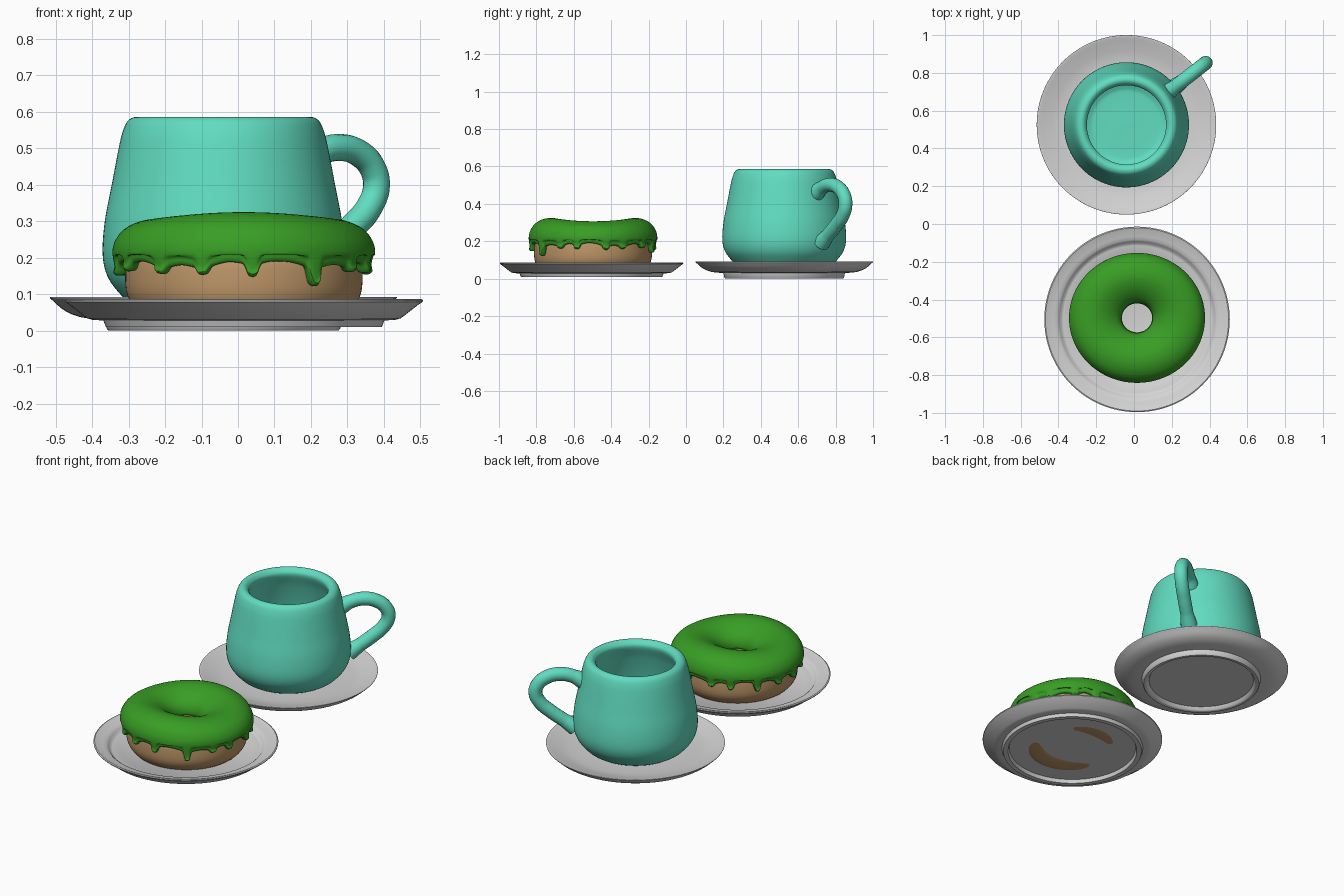
import bpy, bmesh, math
from mathutils import Vector

cube = bpy.data.objects.get("Cube")
if cube:
    bpy.data.objects.remove(cube, do_unlink=True)


def material(name, rgb):
    mat = bpy.data.materials.new(name)
    mat.use_nodes = True
    mat.diffuse_color = (*rgb, 1)
    mat.node_tree.nodes["Principled BSDF"].inputs["Base Color"].default_value = (*rgb, 1)
    return mat


GREY = material("pale grey ceramic", (0.66, 0.66, 0.66))
TEAL = material("teal glaze", (0.12, 0.72, 0.53))
GREEN = material("green icing", (0.04, 0.34, 0.018))
BROWN = material("golden dough", (0.52, 0.31, 0.14))


def smooth_path(points, closed=False, steps=4):
    """Catmull-Rom refinement of a 2D profile."""
    pts = [Vector(p) for p in points]
    n = len(pts)
    get = (lambda i: pts[i % n]) if closed else (lambda i: pts[max(0, min(n - 1, i))])
    out = []
    for i in range(n if closed else n - 1):
        a, b, c, d = (get(i + k) for k in (-1, 0, 1, 2))
        for s in range(steps):
            t = s / steps
            out.append(0.5 * (2 * b + (c - a) * t + (2 * a - 5 * b + 4 * c - d) * t ** 2
                              + (3 * b - a - 3 * c + d) * t ** 3))
    return out if closed else out + [pts[-1]]


def revolve(name, profile, centre, mat, segments=96, closed=False, squash=1):
    """Sweep profile(angle) -> [(r, z)] round z; angle 0 faces the front."""
    bm = bmesh.new()
    rings = []
    for i in range(segments):
        a = math.tau * i / segments
        rings.append([bm.verts.new((r * math.sin(a), -r * math.cos(a) * squash, z))
                      for r, z in profile(a)])
    m = len(rings[0])
    for i in range(segments):
        p, q = rings[i], rings[(i + 1) % segments]
        for j in range(m if closed else m - 1):
            k = (j + 1) % m
            bm.faces.new((p[j], q[j], q[k], p[k]))
    bmesh.ops.remove_doubles(bm, verts=bm.verts, dist=1e-5)
    bmesh.ops.recalc_face_normals(bm, faces=bm.faces)
    mesh = bpy.data.meshes.new(name)
    bm.to_mesh(mesh)
    bm.free()
    obj = bpy.data.objects.new(name, mesh)
    obj.location = (*centre, 0)
    bpy.context.collection.objects.link(obj)
    mesh.materials.append(mat)
    bpy.ops.object.select_all(action='DESELECT')
    obj.select_set(True)
    bpy.context.view_layer.objects.active = obj
    bpy.ops.object.shade_smooth_by_angle(angle=math.radians(40))
    return obj


CUP = (-0.04, 0.525)
DONUT = (0.016, -0.497)

# Saucer: shallow dish on a round foot
underside = [(0, .02), (.285, .02), (.295, .003), (.3, 0), (.315, 0), (.32, .006), (.325, .03)]
dish = smooth_path([(.325, .03), (.39, .037), (.435, .055), (.467, .082), (.475, .09),
                    (.468, .092), (.42, .078), (.36, .064), (.28, .058), (.15, .056), (0, .056)])
saucer = underside + dish[1:]
revolve("cup_saucer", lambda a: saucer, CUP, GREY)

# Plate: raised rim, stepped well and foot ring
plate = [(0, .03), (.345, .03), (.352, .01), (.378, .01), (.385, .028), (.415, .03), (.43, .034),
         (.478, .071), (.49, .079), (.491, .084), (.485, .087), (.472, .082), (.44, .074),
         (.422, .07), (.412, .062), (.402, .048), (.39, .044), (.362, .044), (.357, .041), (0, .041)]
revolve("donut_plate", lambda a: plate, (0.016, -0.505), GREY)

# Cup body: outside, rounded lip and hollow inside
cup = smooth_path([(0, .06), (.2, .06), (.25, .072), (.287, .105), (.318, .15), (.331, .21),
                   (.325, .3), (.306, .4), (.287, .5), (.276, .545), (.262, .575), (.24, .586),
                   (.22, .577), (.21, .55), (.235, .48), (.262, .38), (.28, .28), (.28, .2),
                   (.25, .14), (.2, .108), (.155, .1), (0, .1)], steps=5)
revolve("cup_body", lambda a: cup, CUP, TEAL)

# Cup handle: tapered tube loop
path = [(.272, .455), (.33, .487), (.40, .502), (.47, .487), (.519, .445), (.532, .395),
        (.508, .34), (.45, .285), (.38, .232), (.322, .19)]
curve = bpy.data.curves.new("cup_handle", 'CURVE')
curve.dimensions = '3D'
curve.bevel_depth = 0.037
curve.bevel_resolution = 6
curve.use_fill_caps = True
spline = curve.splines.new('BEZIER')
spline.bezier_points.add(len(path) - 1)
for i, (bp, (r, z)) in enumerate(zip(spline.bezier_points, path)):
    bp.co = (r, 0, z)
    bp.handle_left_type = bp.handle_right_type = 'AUTO'
    bp.radius = 1.25 if i in (0, len(path) - 1) else 1
handle = bpy.data.objects.new("cup_handle", curve)
handle.location = (*CUP, 0)
handle.rotation_euler.z = math.radians(38)
curve.materials.append(TEAL)
bpy.context.collection.objects.link(handle)


# Donut dough: slightly uneven ring
def dough(a):
    dip = -0.003 * math.cos(2 * a) - 0.002 * math.cos(a)
    base = [(.325, .16), (.318, .09), (.275, .04), (.21, .029), (.14, .04), (.1, .09),
            (.092, .16), (.11, .225), (.2, .27), (.275, .25), (.315, .21)]
    return smooth_path([(r, z + dip) for r, z in base], closed=True)


revolve("donut_dough", dough, DONUT, BROWN, closed=True, squash=.97)

# Icing: cap over the dough, its lower edge running into drips (angle, length)
DRIPS = [(-85, .035), (-66, .03), (-41, .028), (-19, .03), (4, .045), (34, .06), (58, .025),
         (75, .035), (102, .03), (119, .022), (143, .028), (163, .05), (190, .028),
         (208, .04), (232, .055), (254, .03)]


def icing(a):
    deg = math.degrees(a)
    drip = tip = 0
    for angle, length in DRIPS:
        d = (deg - angle + 180) % 360 - 180
        shape = math.exp(-(d / 3.1) ** 4)
        skirt = math.exp(-(d / 7) ** 2)
        drip = max(drip, length * shape + .012 * skirt * (1 - shape))
        tip = max(tip, shape)
    low = .187 + .006 * math.sin(5 * a + 1) - drip
    out = .01 * tip
    base = [(.1, .2), (.084, .2), (.087, .23), (.105, .26), (.145, .29), (.19, .309), (.235, .316),
            (.285, .308), (.33, .283), (.355, .245), (.36, .21)]
    top = [(r, z + .009 * math.cos(2 * a) * (z - .2) / .116) for r, z in base]
    edge = [(.352 + out * .3, low + .022), (.349 + out, low + .008), (.341 + out * .6, low),
            (.326, low + .004), (.314, low + .02), (.305, .215)]
    return smooth_path(top + edge, closed=True, steps=3)


revolve("donut_icing", icing, DONUT, GREEN, segments=400, closed=True, squash=.955)
